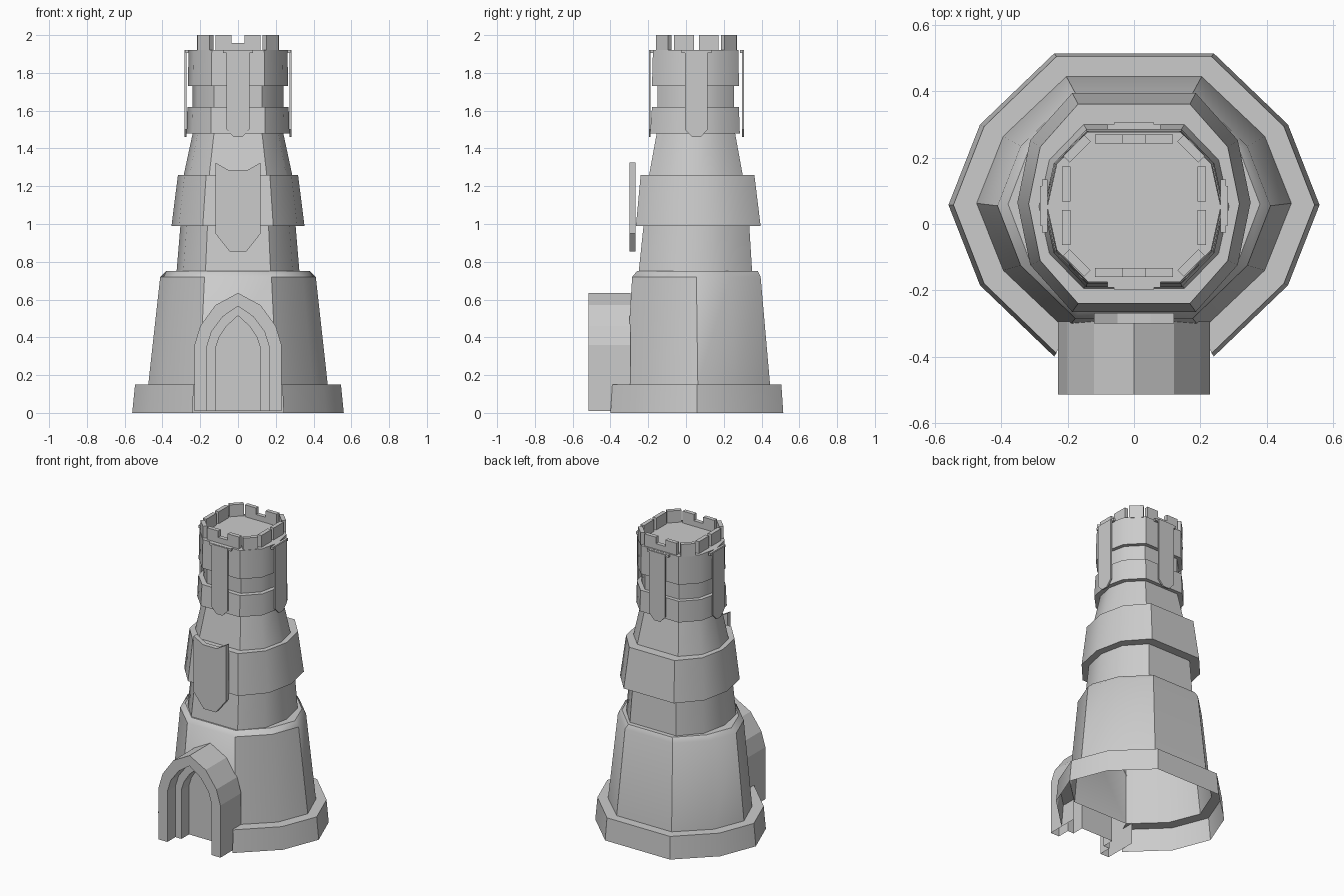
import bpy, bmesh, math
from mathutils import Matrix

if "Cube" in bpy.data.objects:
    bpy.data.objects.remove(bpy.data.objects["Cube"])

# Ten-sided plan: quarter outlines (fraction of half width, fraction of half depth)
LOW = [(1, 0), (.83, .53), (.43, 1)]
HIGH = [(1, 0), (.89, .57), (.53, 1)]


def finish(name, bm, smooth=False):
    bmesh.ops.recalc_face_normals(bm, faces=bm.faces)
    me = bpy.data.meshes.new(name)
    bm.to_mesh(me)
    bm.free()
    ob = bpy.data.objects.new(name, me)
    bpy.context.collection.objects.link(ob)
    if smooth:
        bpy.ops.object.select_all(action='DESELECT')
        ob.select_set(True)
        bpy.context.view_layer.objects.active = ob
        bpy.ops.object.shade_smooth_by_angle(angle=math.radians(38))
    return ob


def shell(name, levels, plan, cap=False, open_front=False):
    """Stack of rings; each level is (z, half width, front y, back y)."""
    q = plan
    ring = [q[0], q[1], q[2], (-q[2][0], q[2][1]), (-q[1][0], q[1][1]), (-1, 0)]
    ring += [(x, -y) for x, y in reversed(ring[1:5])]
    bm = bmesh.new()
    rows = []
    for z, hx, y0, y1 in levels:
        c, h = (y0 + y1) / 2, (y1 - y0) / 2
        rows.append([bm.verts.new((x * hx, c + y * h, z)) for x, y in ring])
    n = len(ring)
    for a, b in zip(rows, rows[1:]):
        for i in range(n):
            if open_front and i == 7:      # doorway gap
                continue
            j = (i + 1) % n
            bm.faces.new((a[i], a[j], b[j], b[i]))
    if cap:
        bm.faces.new(rows[-1])
    return finish(name, bm, True)


def plate(name, pts, y0, y1, turn=0, center=(0, 0)):
    """Extruded x-z outline, turned about z around center."""
    bm = bmesh.new()
    f = [bm.verts.new((x, y0, z)) for x, z in pts]
    b = [bm.verts.new((x, y1, z)) for x, z in pts]
    bm.faces.new(f)
    bm.faces.new(b[::-1])
    for i in range(len(pts)):
        j = (i + 1) % len(pts)
        bm.faces.new((f[i], b[i], b[j], f[j]))
    m = Matrix.Translation((*center, 0)) @ Matrix.Rotation(math.radians(turn), 4, 'Z')
    bm.transform(m)
    return finish(name, bm)


def rect(x0, x1, z0, z1):
    return [(x0, z0), (x1, z0), (x1, z1), (x0, z1)]


# Tower tiers
shell("plinth", [(0, .56, -.40, .515), (.15, .545, -.39, .505), (.15, .475, -.32, .445)],
      LOW, open_front=True)
shell("lower_wall", [(.15, .475, -.32, .445), (.72, .412, -.285, .395),
                     (.75, .38, -.26, .38), (.75, .325, -.25, .35)], LOW)
shell("middle_wall", [(.75, .325, -.25, .35), (.99, .305, -.225, .335)], HIGH)
shell("middle_band", [(.99, .30, -.22, .33), (.99, .352, -.265, .395),
                      (1.26, .318, -.24, .362), (1.26, .285, -.19, .295)], HIGH)
shell("upper_wall", [(1.26, .287, -.195, .30), (1.48, .24, -.155, .26)], HIGH)
shell("lower_collar", [(1.48, .235, -.15, .255), (1.48, .272, -.19, .285),
                       (1.62, .268, -.18, .28), (1.62, .24, -.15, .255)], HIGH)
shell("neck", [(1.62, .24, -.15, .255), (1.73, .24, -.15, .255)], HIGH)
shell("top_collar", [(1.73, .24, -.15, .255), (1.73, .265, -.18, .28),
                     (1.92, .262, -.175, .278)], HIGH, cap=True)

# Battlements
C = (0, .055)
for turn, r in ((0, .215), (180, .215), (90, .218), (270, .218)):
    gap = .035 if turn in (0, 180) else .013
    for s in (-1, 1):
        a, b = sorted((s * gap, s * .118))
        plate("merlon", rect(a, b, 1.915, 2), -r, -r + .027, turn, C)
    if turn in (0, 180):
        plate("low_merlon", rect(-gap, gap, 1.915, 1.957), -r, -r + .027, turn, C)
for turn in (45, 135, 225, 315):
    plate("corner_merlon", rect(-.045, .045, 1.915, 2), -.257, -.23, turn, C)

# Hanging banners with their rods
cloth = [(-.06, 1.92), (-.06, 1.50), (-.022, 1.46), (.022, 1.46), (.06, 1.50), (.06, 1.92)]
for turn, r in ((0, .252), (180, .252), (90, .283), (270, .283)):
    plate("banner", cloth, -r, -r + .01, turn, C)
    plate("banner_rod", rect(-.08, .08, 1.905, 1.922), -r + .006, -r + .022, turn, C)

# Large shield
shield = [(-.12, 1.325), (-.12, .95), (-.045, .855), (.045, .855), (.12, .95),
          (.12, 1.325), (.05, 1.285), (-.05, 1.285)]
plate("shield", shield, -.30, -.268)

# Stepped pointed doorway
outer = [(.23, .01), (.23, .36), (.20, .46), (.12, .57), (0, .635)]
mid = [(.165, .01), (.165, .35), (.14, .43), (.08, .51), (0, .565)]
inner = [(.12, .01), (.12, .34), (.10, .40), (.06, .46), (0, .515)]
bm = bmesh.new()
rows = []
for half, y in ((outer, -.295), (outer, -.515), (mid, -.515), (mid, -.43),
                (inner, -.43), (inner, -.35)):
    pts = half + [(-x, z) for x, z in reversed(half[:-1])]
    rows.append([bm.verts.new((x, y, z)) for x, z in pts])
for a, b in zip(rows, rows[1:]):
    for i in range(len(a) - 1):
        bm.faces.new((a[i], a[i + 1], b[i + 1], b[i]))
bm.faces.new(rows[-1])
finish("doorway", bm, False)
